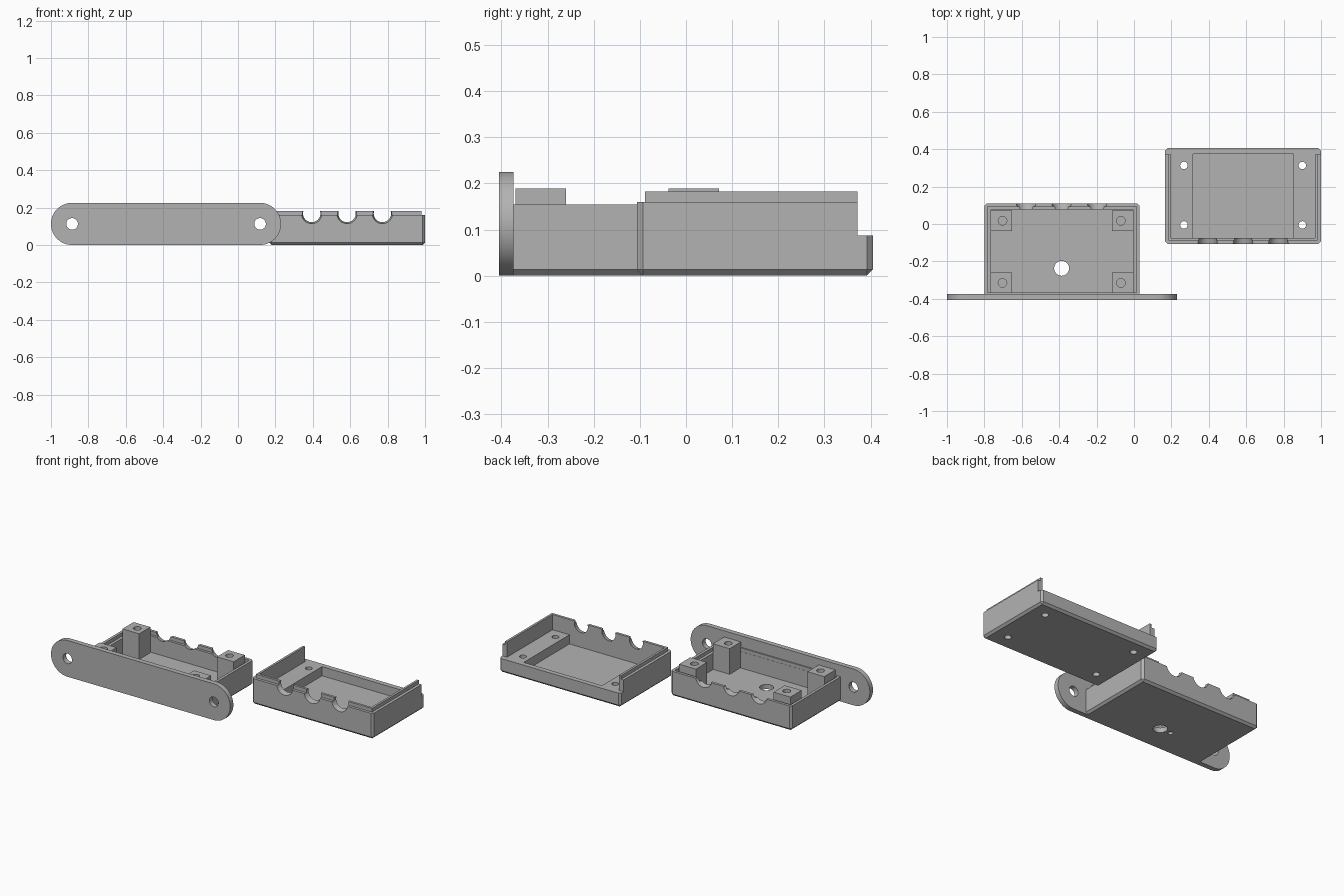
import bpy, bmesh, math
from mathutils import Matrix

if "Cube" in bpy.data.objects:
    bpy.data.objects.remove(bpy.data.objects["Cube"])

grey = bpy.data.materials.new("plain_grey")
grey.diffuse_color = (0.45, 0.45, 0.45, 1)
grey.use_nodes = True
grey.node_tree.nodes["Principled BSDF"].inputs["Base Color"].default_value = grey.diffuse_color


def finish(name, bm):
    bmesh.ops.recalc_face_normals(bm, faces=bm.faces)
    me = bpy.data.meshes.new(name)
    bm.to_mesh(me)
    bm.free()
    me.materials.append(grey)
    ob = bpy.data.objects.new(name, me)
    bpy.context.collection.objects.link(ob)
    return ob


def box(name, x0, x1, y0, y1, z0, z1, chamfer=0):
    bm = bmesh.new()
    bmesh.ops.create_cube(bm, size=1)
    for v in bm.verts:
        v.co = ((x0, x1)[v.co.x > 0], (y0, y1)[v.co.y > 0], (z0, z1)[v.co.z > 0])
    if chamfer:  # every edge except the open rim
        edges = [e for e in bm.edges if min(v.co.z for v in e.verts) < z0 + 1e-5]
        bmesh.ops.bevel(bm, geom=edges, offset=chamfer, segments=1, affect='EDGES')
    return finish(name, bm)


def rod(name, centre, r1, r2, depth, axis='Z', seg=32):
    bm = bmesh.new()
    bmesh.ops.create_cone(bm, cap_ends=True, segments=seg, radius1=r1, radius2=r2, depth=depth)
    if axis == 'Y':  # second radius points to +y
        bm.transform(Matrix.Rotation(-math.pi / 2, 4, 'X'))
    bm.transform(Matrix.Translation(centre))
    return finish(name, bm)


def cut(ob, cutters):
    bpy.context.view_layer.objects.active = ob
    for c in cutters:
        m = ob.modifiers.new("cut", 'BOOLEAN')
        m.operation, m.solver, m.object = 'DIFFERENCE', 'EXACT', c
        bpy.ops.object.modifier_apply(modifier=m.name)
        bpy.data.objects.remove(c)


# --- Mounting plate with rounded ends and two screw holes
R = 0.1125
bm = bmesh.new()
ring = []
for cx, start in ((0.23 - R, -90), (-1 + R, 90)):
    for i in range(33):
        a = math.radians(start + i * 180 / 32)
        ring.append(bm.verts.new((cx + R * math.cos(a), -0.405, R + R * math.sin(a))))
face = bm.faces.new(ring)
ext = bmesh.ops.extrude_face_region(bm, geom=[face])
for v in ext["geom"]:
    if isinstance(v, bmesh.types.BMVert):
        v.co.y = -0.374
plate = finish("mounting_plate", bm)
cut(plate, [rod("cutter", (x, -0.39, R), 0.031, 0.031, 0.1, 'Y') for x in (-0.887, 0.118)])

# --- Base tray: open box, stepped rim, cable notches, floor holes
base = box("base_tray", -0.8, 0.03, -0.39, 0.11, 0, 0.154, 0.013)
cutters = [box("cutter", -0.765, -0.005, -0.365, 0.078, 0.03, 0.3),
           box("cutter", -0.783, 0.013, -0.366, 0.093, 0.132, 0.3),
           rod("cutter", (-0.387, -0.237, 0.02), 0.04, 0.04, 0.1),
           rod("cutter", (-0.46, -0.237, 0), 0.014, 0.014, 0.03)]
for x in (-0.577, -0.387, -0.197):
    cutters.append(rod("cutter", (x, 0.095, 0.165), 0.043, 0.058, 0.06, 'Y'))
cut(base, cutters)

# --- Four screw posts
posts = []
for x in (-0.767, -0.118):
    for y in (-0.37, -0.038):
        p = box("screw_post", x, x + 0.115, y, y + 0.11, 0.02, 0.189)
        hx = -0.703 if x < -0.5 else -0.07
        cut(p, [rod("cutter", (hx, y + 0.055, 0.16), 0.023, 0.023, 0.16)])
        posts.append(p)

# --- Lid shell: rim with raised inner lip, low back edge, raised screw shelves
X0, X1 = 0.167, 1.0
lid = box("lid", X0, X1, -0.106, 0.405, 0, 0.182, 0.013)
cutters = [box("cutter", X0 - 0.1, X1 + 0.1, 0.372, 0.6, 0.087, 0.3),      # low back edge
           box("cutter", X0 - 0.1, X0 + 0.018, -0.3, 0.6, 0.16, 0.3),      # step outside the lip
           box("cutter", X1 - 0.018, X1 + 0.1, -0.3, 0.6, 0.16, 0.3),
           box("cutter", X0 - 0.1, X1 + 0.1, -0.3, -0.089, 0.16, 0.3),
           box("cutter", X0 + 0.032, X1 - 0.032, -0.074, 0.5, 0.087, 0.3),  # space above shelves
           box("cutter", 0.315, 0.852, -0.074, 0.374, 0.03, 0.3)]          # centre well
for x in (0.394, 0.583, 0.772):
    cutters.append(rod("cutter", (x, -0.09, 0.168), 0.058, 0.043, 0.06, 'Y'))
for x in (0.267, 0.9):
    for y in (-0.005, 0.313):
        cutters.append(rod("cutter", (x, y, 0.05), 0.02, 0.02, 0.2))
cut(lid, cutters)

# --- Smooth the curved walls, keep edges crisp
for ob in [plate, base, lid] + posts:
    bpy.ops.object.select_all(action='DESELECT')
    ob.select_set(True)
    bpy.context.view_layer.objects.active = ob
    bpy.ops.object.shade_smooth_by_angle(angle=math.radians(30))
